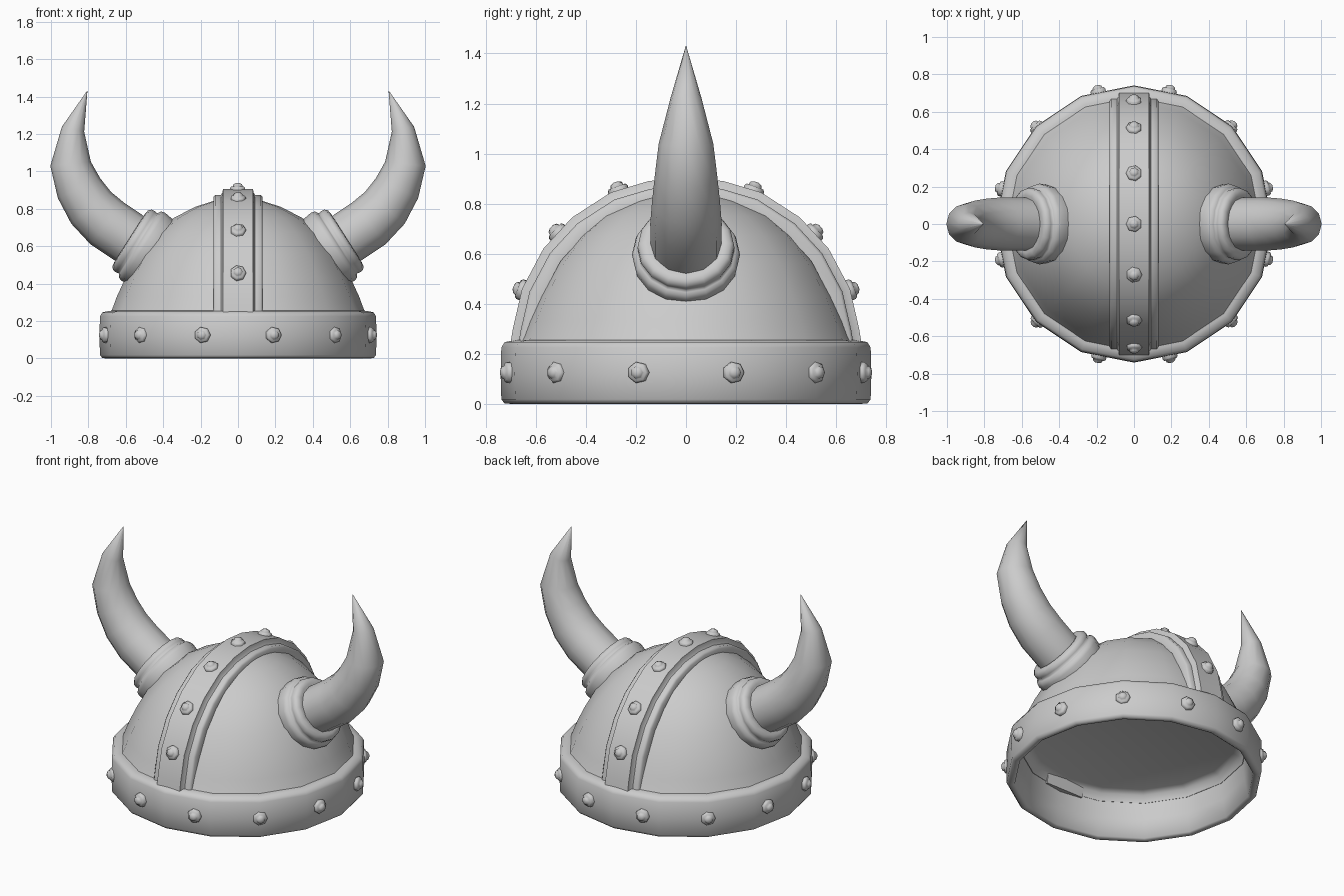
import bpy
import bmesh
from math import cos, sin, pi, radians
from mathutils import Vector, Matrix

cube = bpy.data.objects.get("Cube")
if cube:
    bpy.data.objects.remove(cube, do_unlink=True)

grey = bpy.data.materials.new("plain_grey")
grey.use_nodes = True
grey.diffuse_color = (0.6, 0.6, 0.6, 1)
grey.node_tree.nodes["Principled BSDF"].inputs["Base Color"].default_value = (0.6, 0.6, 0.6, 1)


def loft(name, rings, join_ends=False, crease=80):
    """Skin a list of equal closed rings of points."""
    bm = bmesh.new()
    loops = [[bm.verts.new(p) for p in ring] for ring in rings]
    pairs = list(zip(loops, loops[1:]))
    if join_ends:
        pairs.append((loops[-1], loops[0]))
    for a, b in pairs:
        for i in range(len(a)):
            j = (i + 1) % len(a)
            bm.faces.new((a[i], a[j], b[j], b[i]))
    if not join_ends:
        bm.faces.new(loops[0])
        bm.faces.new(loops[-1])
    bmesh.ops.remove_doubles(bm, verts=bm.verts, dist=0.0005)
    bmesh.ops.recalc_face_normals(bm, faces=bm.faces)
    mesh = bpy.data.meshes.new(name)
    bm.to_mesh(mesh)
    bm.free()
    mesh.materials.append(grey)
    mesh.shade_smooth()
    mesh.set_sharp_from_angle(angle=radians(crease))
    obj = bpy.data.objects.new(name, mesh)
    bpy.context.collection.objects.link(obj)


def lathe(name, profile, sides, place=Matrix(), join_ends=False):
    """Turn an (r, z) profile around the z axis of a placement matrix."""
    rings = [[place @ Vector((r * cos(2 * pi * i / sides), r * sin(2 * pi * i / sides), z))
              for i in range(sides)] for r, z in profile]
    loft(name, rings, join_ends)


def facing(pos, direction):
    turn = Vector(direction).to_track_quat('Z', 'Y').to_matrix().to_4x4()
    return Matrix.Translation(pos) @ turn


def rivet(name, pos, direction):
    lathe(name, [(0.043, -0.02), (0.043, 0.008), (0.036, 0.017), (0.028, 0.018),
                 (0.024, 0.029), (0.01, 0.036)], 7, facing(pos, direction))


# Brow band: rounded rim
lathe("brow_band", [(0.69, 0.008), (0.705, 0), (0.726, 0.002), (0.738, 0.018), (0.741, 0.12),
                    (0.738, 0.225), (0.725, 0.246), (0.69, 0.254), (0.655, 0.256),
                    (0.668, 0.12)], 16, join_ends=True)

# Dome: outer skin up to the crown, closed by a flat lining inside
lathe("dome", [(0, 0.285), (0.6, 0.28), (0.64, 0.265), (0.655, 0.22), (0.69, 0.23), (0.67, 0.27),
               (0.648, 0.33), (0.602, 0.43), (0.53, 0.56), (0.44, 0.67), (0.345, 0.75),
               (0.23, 0.81), (0.12, 0.845), (0, 0.855)], 16, join_ends=True)

# Band rivets
for k in range(12):
    a = radians(15 + 30 * k)
    d = Vector((cos(a), sin(a), 0))
    rivet("band_rivet", d * 0.732 + Vector((0, 0, 0.125)), d)

# Crest strap: stepped section swept over the dome, front to back
half = [(0.705, 0.22), (0.692, 0.3), (0.655, 0.46), (0.57, 0.62), (0.455, 0.745),
        (0.3, 0.845), (0.15, 0.89)]
path = [(-y, z) for y, z in half] + [(0, 0.905)] + list(reversed(half))
path = [Vector((0, y, z)) for y, z in path]
side = [(0.132, -0.085), (0.132, -0.043), (0.122, -0.032), (0.092, -0.032), (0.084, -0.02), (0.08, 0)]
section = side + [(-x, h) for x, h in reversed(side)]
rings = []
for i, p in enumerate(path):
    t = (path[min(i + 1, len(path) - 1)] - path[max(i - 1, 0)]).normalized()
    n = Vector((0, -t.z, t.y))
    rings.append([p + n * h + Vector((x, 0, 0)) for x, h in section])
loft("crest_strap", rings, crease=50)

# Crest rivets
rivet("crest_rivet", (0, 0, 0.902), (0, 0, 1))
for s in (-1, 1):
    for y, z, tilt in ((0.27, 0.852, 20), (0.512, 0.683, 47), (0.656, 0.455, 69)):
        a = radians(tilt)
        rivet("crest_rivet", (0, s * y, z), (0, s * sin(a), cos(a)))

# Horns and their collars; each horn point is x, z, radius
horn = [(0.44, 0.555, 0.138), (0.57, 0.635, 0.142), (0.7, 0.722, 0.143), (0.785, 0.805, 0.136),
        (0.85, 0.91, 0.125), (0.895, 1.04, 0.109), (0.882, 1.225, 0.061), (0.806, 1.43, 0.001)]
for s, label in ((1, "left"), (-1, "right")):
    axis = Vector((s * 0.844, 0, 0.536))
    lathe(label + "_horn_collar",
          [(0.2, -0.09), (0.21, -0.01), (0.216, 0.03), (0.21, 0.052), (0.198, 0.06),
           (0.19, 0.066), (0.194, 0.08), (0.192, 0.1), (0.178, 0.114), (0.155, 0.118),
           (0.12, 0.11)],
          16, facing((s * 0.48, 0, 0.58), axis))
    rings = []
    for i, (x, z, r) in enumerate(horn):
        a, b = horn[max(i - 1, 0)], horn[min(i + 1, len(horn) - 1)]
        t = Vector((b[0] - a[0], 0, b[1] - a[1])).normalized()
        n = Vector((-t.z, 0, t.x))
        ring = []
        for k in range(12):
            q = 2 * pi * k / 12
            p = Vector((x, 0, z)) + n * r * cos(q) + Vector((0, r * sin(q), 0))
            ring.append((s * p.x, p.y, p.z))
        rings.append(ring)
    loft(label + "_horn", rings)
